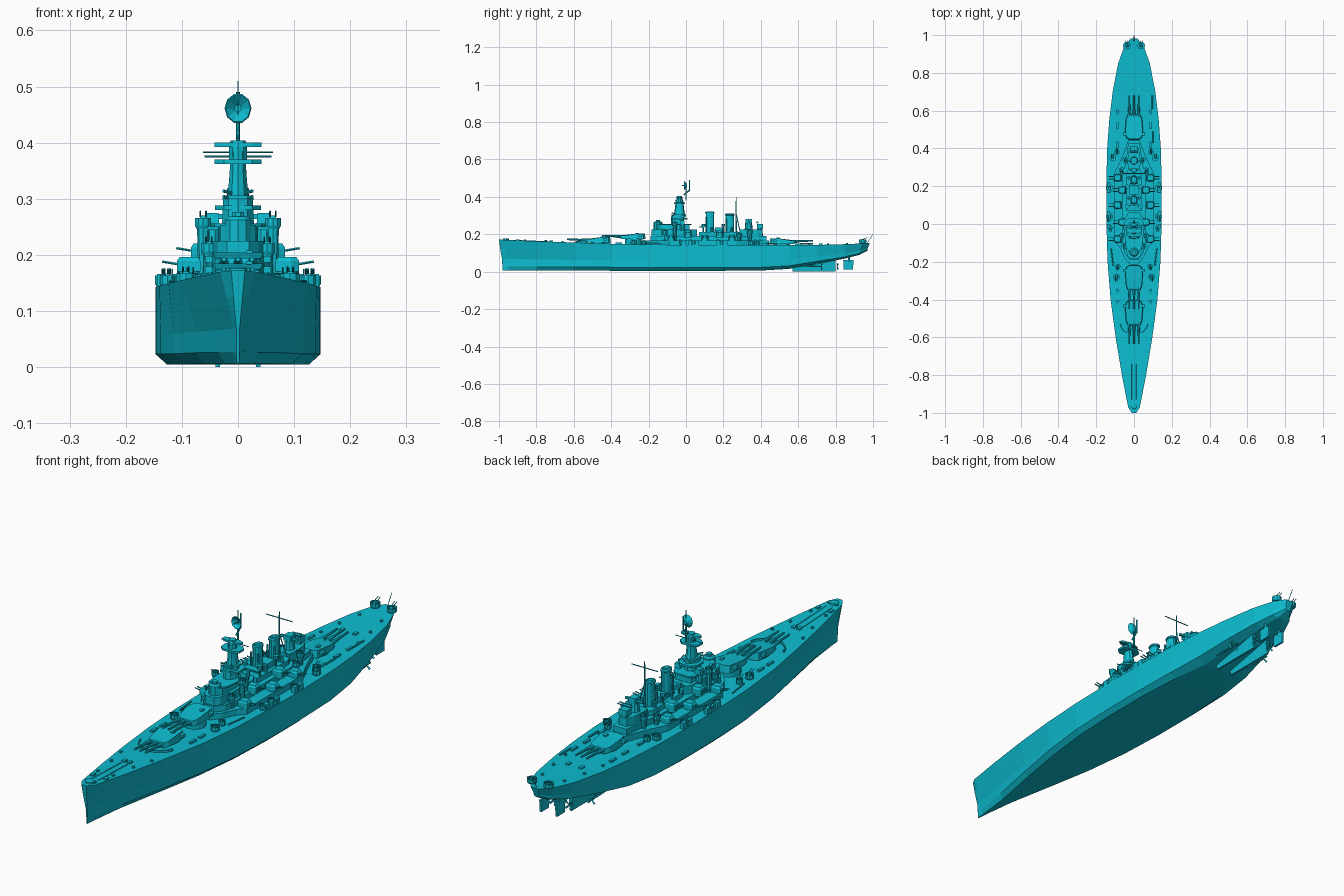
import bpy, math
from math import sin, cos, pi
from mathutils import Vector

mat = bpy.data.materials.new("cyan_paint")
mat.diffuse_color = (0.004, 0.51, 0.64, 1)


def loft(name, rings):
    """Skin a list of equal-length point rings and cap both ends."""
    n = len(rings[0])
    verts = [tuple(p) for r in rings for p in r]
    faces = [(i * n + j, i * n + (j + 1) % n, (i + 1) * n + (j + 1) % n, (i + 1) * n + j)
             for i in range(len(rings) - 1) for j in range(n)]
    faces += [tuple(reversed(range(n))), tuple(range(len(verts) - n, len(verts)))]
    me = bpy.data.meshes.new(name)
    me.from_pydata(verts, [], faces)
    me.materials.append(mat)
    ob = bpy.data.objects.new(name, me)
    bpy.context.collection.objects.link(ob)
    return ob


def box(name, x, y, z0, w, d, h, taper=1.0):
    q = [(-.5, -.5), (.5, -.5), (.5, .5), (-.5, .5)]
    return loft(name, [[(x + a * w * s, y + b * d * s, z) for a, b in q]
                       for z, s in ((z0, 1), (z0 + h, taper))])


def lathe(name, x, y, prof, n=10, sy=1.0):
    """Turn (radius, z) pairs about a vertical axis; sy stretches along y."""
    return loft(name, [[(x + r * cos(2 * pi * (k + .5) / n), y + sy * r * sin(2 * pi * (k + .5) / n), z)
                        for k in range(n)] for r, z in prof])


def rod(name, a, b, r, r2=None, n=6):
    a, b = Vector(a), Vector(b)
    q = (b - a).to_track_quat('Z', 'Y')
    return loft(name, [[p + q @ Vector((s * cos(2 * pi * k / n), s * sin(2 * pi * k / n), 0))
                        for k in range(n)] for p, s in ((a, r), (b, r2 or r))])


def prism(name, half, z0, z1, taper=1.0):
    """Extrude a half plan outline (x, y), mirrored across x = 0."""
    full = half + [(-x, y) for x, y in reversed(half)]
    return loft(name, [[(x * t, y, z) for x, y in full] for z, t in ((z0, 1), (z1, taper))])


# Hull stations: y, deck half beam, side half beam, bottom half beam, bottom z, deck z
ST = [(-1.0, .012, .003, .002, .006, .172), (-.97, .031, .008, .004, .006, .170),
      (-.8, .064, .036, .022, .006, .163), (-.6, .097, .076, .060, .006, .156),
      (-.4, .124, .114, .095, .005, .149), (-.2, .140, .138, .118, .005, .145),
      (0, .146, .146, .127, .005, .143), (.2, .147, .147, .127, .005, .142),
      (.4, .142, .142, .115, .006, .142), (.55, .131, .128, .085, .015, .142),
      (.7, .113, .105, .060, .042, .143), (.85, .084, .073, .040, .070, .147),
      (.94, .052, .043, .022, .090, .151), (.982, .018, .012, .006, .112, .154)]


def deck(y):
    for a, b in zip(ST, ST[1:]):
        if y <= b[0]:
            return a[5] + (b[5] - a[5]) * (y - a[0]) / (b[0] - a[0])
    return ST[-1][5]


rings = []
for y, bt, bm, bb, zb, zt in ST:
    h = zt - zb
    rake = .02 if y < -.96 else (-.012 if y > .9 else 0)
    half = [(bt, y, zt), (bm + (bt - bm) * .55, y + rake * .3, zb + h * .72),
            (bm, y + rake * .8, zb + h * .38), (bm * .985 + bb * .015, y + rake, zb + h * .13),
            (bb, y + rake, zb)]
    rings.append(half + [(-a, b, c) for a, b, c in reversed(half)])
loft("hull", rings)

# Underwater gear: skegs, shafts, propellers, rudders
for s in (-1, 1):
    loft("skeg", [[(s * .036 + dx * w, y, z) for dx, y, z in
                   ((-1, .56, zz), (1, .58, zz), (1, .80, zz), (-1, .80, zz))]
                  for zz, z, w in ((0, .0, .004), (1, .068, .010))] and
         [[(s * .036 + a * w, y, z) for a, y in ((-1, .57), (1, .57), (1, .80), (-1, .80))]
          for z, w in ((0, .004), (.066, .010))])
    box("rudder", s * .036, .868, .012, .008, .05, .05, 1.1)
    rod("rudder_stock", (s * .036, .872, .05), (s * .036, .872, .1), .006)
    rod("outer_shaft", (s * .078, .50, .035), (s * .078, .72, .028), .004)
    box("shaft_strut", s * .078, .70, .028, .004, .012, .04)
    for px, py, pz in ((.036, .808, .028), (.078, .722, .028)):
        for k in range(4):
            t = k * pi / 2 + pi / 4
            rod("propeller_blade", (s * px, py, pz), (s * px + .02 * cos(t), py + .004, pz + .02 * sin(t)),
                .002, .005, 4)


# Main gun turrets: centre y, turret floor z, direction of the barrels
def main_turret(y, z, d):
    lathe("barbette", 0, y, [(.044, deck(y) - .01), (.044, z + .004)], 16)
    plan = [(.034, .068), (.043, .045), (.048, -.02), (.042, -.055), (.025, -.066)]
    full = plan + [(-a, b) for a, b in reversed(plan)]
    loft("main_turret", [[(a * t, y + d * b * t, z + (hh - (.01 if b > .04 and hh else 0)))
                          for a, b in full] for hh, t in ((0, 1), (.03, .94))])
    box("rangefinder", 0, y - d * .035, z + .012, .118, .016, .012)
    box("roof_hatch", .02, y - d * .02, z + .028, .012, .018, .006)
    for x in (-.025, 0, .025):
        rod("gun_sleeve", (x, y + d * .055, z + .013), (x, y + d * .095, z + .015), .0085, .007, 8)
        rod("main_gun", (x, y + d * .09, z + .015), (x, y + d * .168, z + .018), .0058, .0042, 8)


main_turret(-.468, .155, -1)
main_turret(-.282, .174, -1)
main_turret(.512, .148, 1)

# Breakwater ahead of the forward turret
arc = [(.078 * sin(t), -.515 - .075 * cos(t)) for t in [(-1.35 + 2.7 * k / 10) for k in range(11)]]
for (x0, y0), (x1, y1) in zip(arc, arc[1:]):
    loft("breakwater", [[(x0, y0, z), (x1, y1, z), (x1 * .95, y1 + .005, z), (x0 * .95, y0 + .005, z)]
                        for z in (.148, .163)])

# Superstructure decks, stacked
prism("lower_deckhouse", [(.02, -.215), (.05, -.18), (.078, -.12), (.105, -.09), (.105, .27),
                          (.075, .33), (.045, .40), (.03, .445)], .135, .168)
prism("upper_deckhouse", [(.022, -.19), (.05, -.155), (.06, -.10), (.06, .26), (.045, .32),
                          (.03, .43)], .165, .192)
prism("bridge_block", [(.02, -.185), (.036, -.165), (.048, -.11), (.048, .03), (.03, .06)], .19, .225)
prism("upper_bridge", [(.018, -.16), (.032, -.145), (.036, -.10), (.036, .02)], .222, .252)
prism("bridge_roof", [(.022, -.15), (.042, -.13), (.05, -.06), (.05, .01), (.03, .03)], .25, .256)
lathe("conning_tower", 0, -.150, [(.024, .225), (.024, .262), (.018, .268)], 10)
lathe("forward_director", 0, -.150, [(.012, .264), (.012, .276)], 8)
prism("funnel_house", [(.036, .07), (.04, .10), (.04, .27), (.03, .29)], .19, .212)
prism("aft_house", [(.028, .29), (.034, .32), (.03, .38), (.018, .41)], .19, .225)

# Fire control tower with ringed platforms
lathe("tower_base", 0, -.045, [(.030, .25), (.028, .30)], 10, 1.2)
lathe("tower_shaft", 0, -.035, [(.022, .29), (.017, .33), (.013, .385)], 10, 1.5)
for z, w, d in ((.280, .082, .085), (.298, .056, .07), (.362, .084, .06), (.392, .084, .028)):
    prism("tower_platform", [(w * .3, -.035 - d / 2), (w / 2, -.035 - d / 4),
                             (w / 2, -.035 + d / 4), (w * .3, -.035 + d / 2)], z, z + .008)
lathe("main_director", 0, -.035, [(.017, .37), (.017, .392), (.014, .404)], 10)
rod("signal_yard", (-.062, -.02, .383), (.062, -.02, .383), .0016)
for s in (-1, 1):
    for z in (.30, .31):
        rod("tower_brace", (s * .012, -.06, z), (s * .026, -.075, z + .004), .003)

# Search radar on its pole
rod("radar_mast", (0, 0, .38), (0, 0, .445), .0045, .003)
rod("radar_bracket", (0, -.012, .41), (0, .016, .435), .004)
loft("radar_dish", [[(r * cos(pi * k / 5), y, .461 + 1.12 * r * sin(pi * k / 5)) for k in range(10)]
                    for r, y in ((.008, .006), (.024, -.010), (.022, -.012), (.006, .003))])
rod("radar_feed", (0, .004, .461), (0, -.022, .461), .002)
rod("aft_aerial_pole", (0, .018, .43), (0, .018, .49), .0035)
rod("radar_spike", (0, 0, .44), (0, 0, .51), .0012)

# Two capped funnels with side pipes, and searchlight platforms
for y, top in ((.128, .322), (.234, .312)):
    lathe("funnel", 0, y, [(.019, .19), (.017, top - .012), (.020, top - .01), (.020, top - .004),
                           (.016, top), (.014, top - .012)], 12, 1.3)
    for s in (-1, 1):
        rod("funnel_pipe", (s * .018, y - .02, .2), (s * .016, y - .02, top - .03), .004)
        rod("funnel_base_vent", (s * .028, y + .01, .2), (s * .028, y + .01, .236), .008, .007, 8)
        lathe("searchlight", s * .034, y - .035, [(.004, .2), (.004, .24), (.011, .242), (.011, .256)], 8)
box("searchlight_platform", 0, .085, .236, .085, .03, .005)
box("midship_house", 0, .18, .205, .05, .05, .03)

# Mainmast with yard
rod("mainmast", (0, .268, .19), (0, .268, .40), .005, .002)
rod("mainmast_yard", (-.06, .268, .375), (.06, .268, .375), .002)
for s in (-1, 1):
    rod("mast_leg", (s * .02, .29, .21), (0, .268, .31), .0025)

# Aft directors
lathe("aft_director_tower", 0, .335, [(.022, .22), (.018, .262)], 10)
box("aft_director", 0, .335, .260, .03, .034, .022)
box("aft_rangefinder", 0, .335, .264, .08, .009, .009)
lathe("aft_gun_director_stand", 0, .395, [(.016, .19), (.014, .236)], 10)
box("aft_gun_director", 0, .395, .232, .036, .032, .024)
rod("director_radar", (-.02, .382, .264), (.02, .382, .264), .006)


# Twin secondary gun mount
def secondary(s, x, y, z):
    lathe("secondary_ring", s * x, y, [(.019, z - .012), (.019, z + .003)], 12)
    loft("secondary_turret", [[(s * (x + a * t), y + b * t, z + h) for a, b in
                               ((.022, -.013), (.022, .013), (.008, .02), (-.020, .018),
                                (-.020, -.018), (.008, -.02))] for h, t in ((0, 1), (.019, 1), (.026, .78))])
    for o in (-.007, .007):
        rod("secondary_gun", (s * (x + .018), y + o, z + .013), (s * (x + .048), y + o, z + .018), .0024)


# Walled anti-aircraft tub with a quad mount
def tub(s, x, y, z, r=.019, a=-1):
    lathe("gun_tub", s * x, y, [(r * .8, z - .006), (r, z), (r, z + .014), (r * .88, z + .014), (r * .88, z + .003)])
    box("gun_cradle", s * x, y, z + .002, r * .8, r * .8, .016, .7)
    for o in (-.005, .005):
        rod("light_gun", (s * x + o, y, z + .016), (s * x + o, y + a * r * 1.3, z + .026), .0015)


for s in (-1, 1):
    for x, y, z in ((.087, -.08, .17), (.087, .10, .17), (.087, .245, .17),
                    (.062, .01, .194), (.062, .18, .194)):
        secondary(s, x, y, z)
    for x, y, r in ((.130, .04, .019), (.128, .19, .019), (.126, -.02, .014), (.112, .35, .018),
                    (.090, .38, .014), (.093, -.28, .018), (.085, -.225, .014)):
        tub(s, x, y, deck(y) + .006, r, -1 if y < .2 else 1)
    for x, y, z in ((.062, -.06, .252), (.052, -.115, .206), (.066, .285, .192), (.046, .34, .206)):
        tub(s, x, y, z, .015)
        rod("tub_support", (s * x, y, .16), (s * x, y, z), .009, .011, 8)
    box("tub_bridge", s * .048, -.06, .244, .04, .02, .008)
    # Wing directors beside the bridge
    lathe("wing_director_stand", s * .046, -.02, [(.014, .22), (.012, .255)], 8)
    box("wing_director", s * .046, -.02, .253, .026, .026, .022, .85)
    # Stern gun tubs
    tub(s, .038, .945, deck(.945) + .006, .02, 1)
    # Sponson boxes and shields along the deck edge
    for y in (-.01, .025, .055, .175, .21):
        box("ready_locker", s * .136, y, .14, .016, .022, .026)
    # Small deck fittings
    for x, y in ((.018, -.955), (.035, -.86), (.05, -.75), (.07, -.66), (.085, .66), (.07, .76), (.05, .86)):
        lathe("bollard", s * x, y, [(.006, deck(y) - .003), (.006, deck(y) + .007)], 8)
    for y in (-.42, -.36, .42, .52, .60):
        box("deck_locker", s * .088, y, deck(y) - .003, .010, .034, .011)
    for x, y in ((.03, -.9), (.012, -.72), (.03, .72)):
        box("deck_vent", s * x, y, deck(y) - .004, .014, .02, .01)
    rod("anchor_chain", (s * .014, -.93, .168), (s * .014, -.74, .161), .0025)
    rod("boat_boom", (s * .11, -.22, .153), (s * .121, -.13, .152), .003)
rod("paravane", (.096, .61, .15), (.096, .68, .15), .004)
rod("spare_spar", (.098, .43, .15), (.098, .49, .15), .004)

# Bow fitting and stern flagstaff
lathe("bow_fitting", 0, -.962, [(.017, .166), (.017, .176), (.014, .178)], 12)
rod("flagstaff", (0, .968, .15), (0, .999, .20), .0015)
